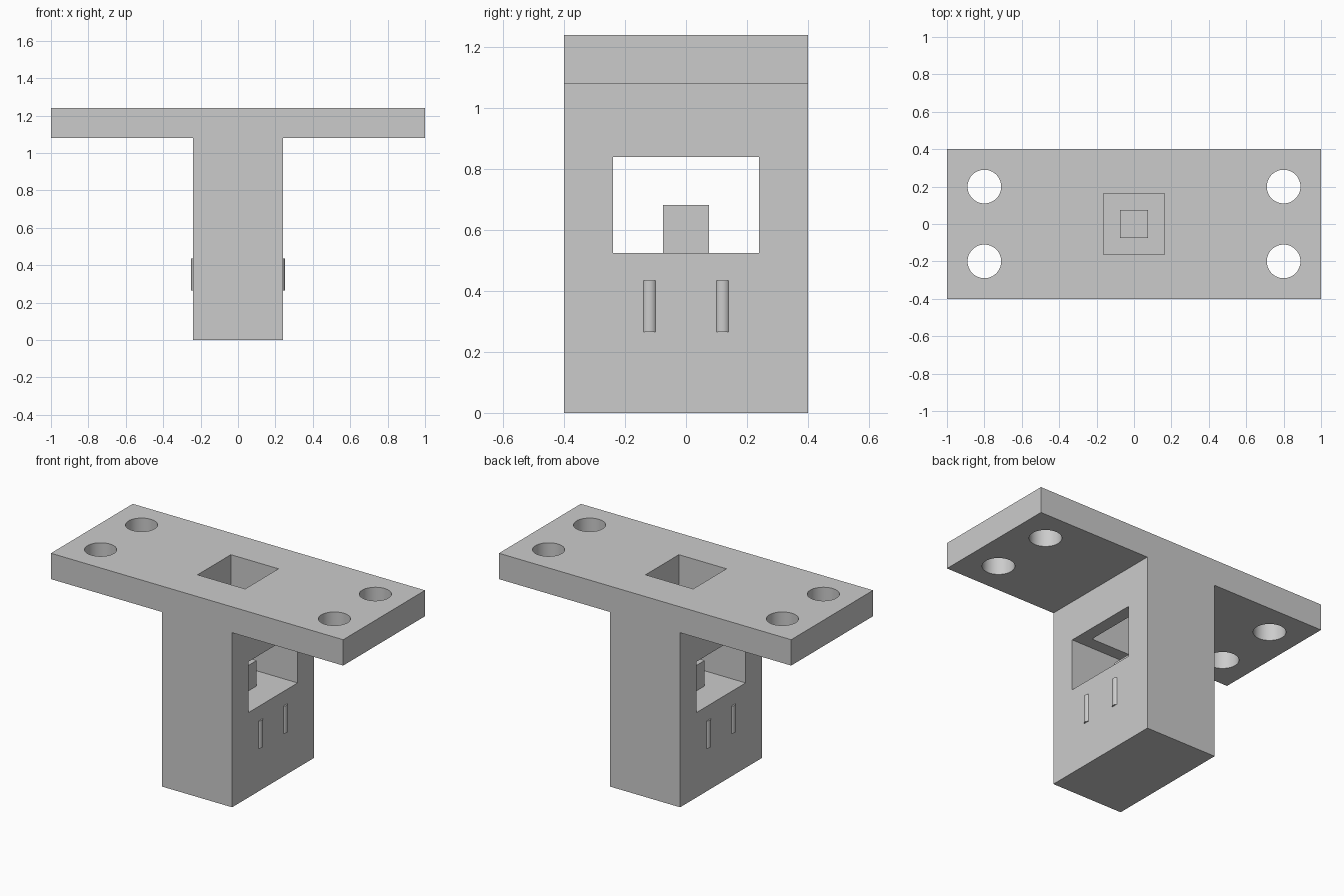
import bpy, bmesh, math

if "Cube" in bpy.data.objects:
    bpy.data.objects.remove(bpy.data.objects["Cube"])

grey = bpy.data.materials.new("light grey")
grey.diffuse_color = (0.6, 0.6, 0.6, 1)
grey.use_nodes = True
grey.node_tree.nodes["Principled BSDF"].inputs["Base Color"].default_value = grey.diffuse_color


def prism(name, profile, axis, lo, hi):
    """Extrude a closed 2D profile along an axis (0=x, 1=y, 2=z)."""
    def point(a, b, c):
        return [(c, a, b), (a, c, b), (a, b, c)][axis]
    bm = bmesh.new()
    rings = [[bm.verts.new(point(a, b, c)) for a, b in profile] for c in (lo, hi)]
    n = len(profile)
    for ring in rings:
        bm.faces.new(ring)
    for i in range(n):
        j = (i + 1) % n
        bm.faces.new((rings[0][i], rings[0][j], rings[1][j], rings[1][i]))
    bmesh.ops.recalc_face_normals(bm, faces=bm.faces)
    mesh = bpy.data.meshes.new(name)
    bm.to_mesh(mesh)
    bm.free()
    mesh.materials.append(grey)
    obj = bpy.data.objects.new(name, mesh)
    bpy.context.collection.objects.link(obj)
    return obj


def rect(a0, a1, b0, b1):
    return [(a0, b0), (a1, b0), (a1, b1), (a0, b1)]


def circle(x, y, r, n=48):
    return [(x + r * math.cos(2 * math.pi * i / n),
             y + r * math.sin(2 * math.pi * i / n)) for i in range(n)]


def activate(obj):
    bpy.ops.object.select_all(action='DESELECT')
    obj.select_set(True)
    bpy.context.view_layer.objects.active = obj


def cut(target, cutter):
    cutter.hide_render = True
    mod = target.modifiers.new("cut", 'BOOLEAN')
    mod.operation = 'DIFFERENCE'
    mod.solver = 'EXACT'
    mod.object = cutter
    activate(target)
    bpy.ops.object.modifier_apply(modifier=mod.name)
    bpy.data.objects.remove(cutter)


def smooth(obj):
    activate(obj)
    bpy.ops.object.shade_smooth_by_angle(angle=math.radians(30))


# T-shaped body: top plate and block in one profile
W, PLATE, TOP = 0.24, 1.08, 1.24
half = [(W, 0), (W, PLATE), (1, PLATE), (1, TOP)]
body = prism("bracket_body", half + [(-x, z) for x, z in reversed(half)], 1, -0.4, 0.4)

# Side window, square shaft from the top, four bolt holes
cut(body, prism("window_cutter", rect(-0.24, 0.24, 0.525, 0.84), 0, -0.5, 0.5))
cut(body, prism("shaft_cutter", rect(-0.163, 0.163, -0.163, 0.163), 2, 0.7, 1.4))
for x in (-0.8, 0.8):
    for y in (-0.2, 0.2):
        cut(body, prism("bolt_hole_cutter", circle(x, y, 0.09), 2, 1.0, 1.4))
smooth(body)

# Square peg on the window floor
prism("peg", rect(-0.075, 0.075, -0.075, 0.075), 2, 0.52, 0.683)

# Rounded ribs below the window on both sides
R, half_angle = 0.025, math.acos(0.6)
for side in (-1, 1):
    for y in (-0.12, 0.12):
        arc = [half_angle * (i / 6 - 1) for i in range(13)]
        profile = [(side * (0.225 + R * math.cos(t)), y + R * math.sin(t)) for t in arc]
        smooth(prism("rib", profile, 2, 0.265, 0.435))
